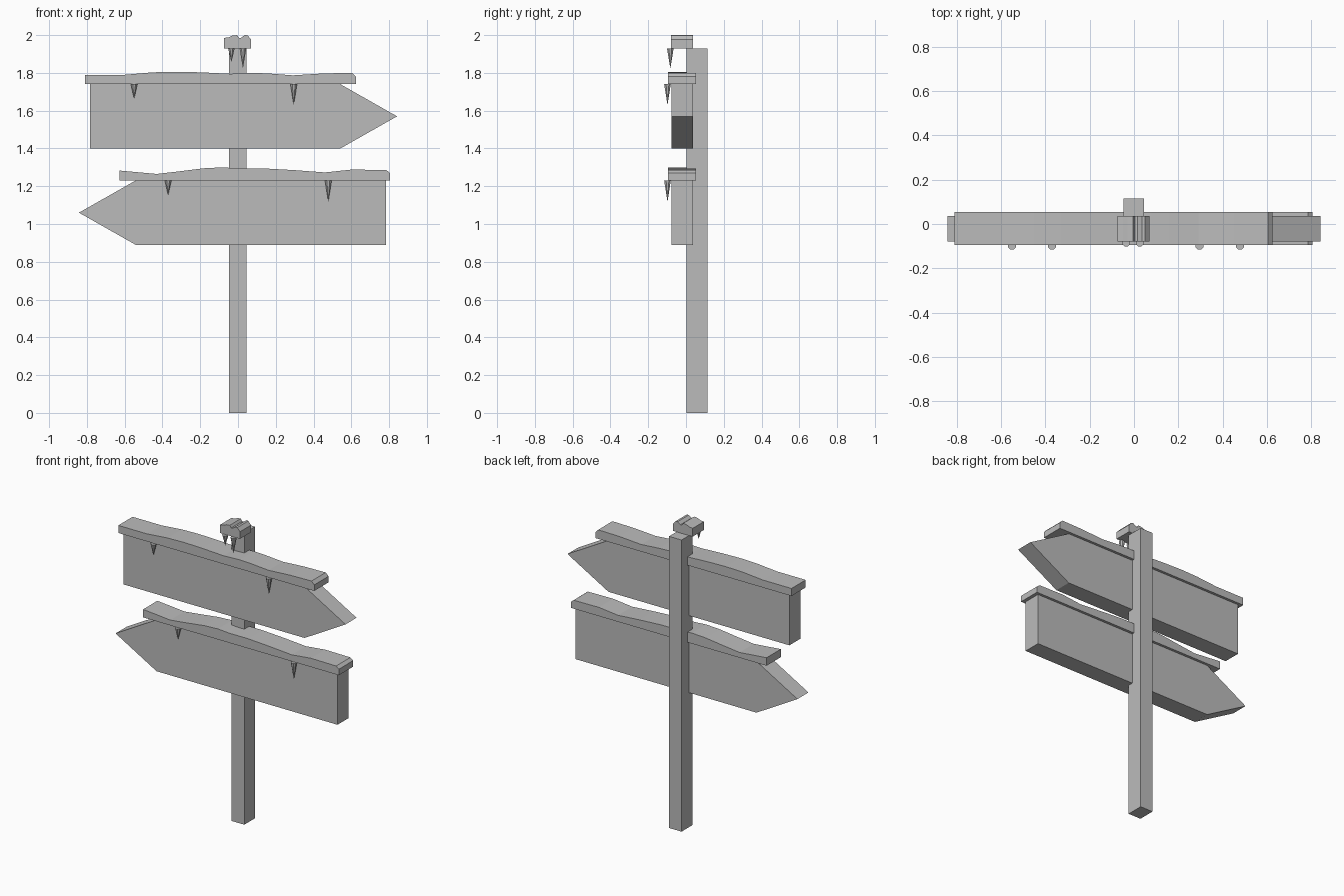
import bpy, bmesh, math
from mathutils import Matrix

if "Cube" in bpy.data.objects:
    bpy.data.objects.remove(bpy.data.objects["Cube"])

grey = bpy.data.materials.new("plain grey")
grey.diffuse_color = (0.5, 0.5, 0.5, 1)
grey.use_nodes = True
grey.node_tree.nodes["Principled BSDF"].inputs["Base Color"].default_value = grey.diffuse_color


def finish(name, bm):
    bmesh.ops.recalc_face_normals(bm, faces=bm.faces[:])
    mesh = bpy.data.meshes.new(name)
    bm.to_mesh(mesh)
    bm.free()
    mesh.materials.append(grey)
    obj = bpy.data.objects.new(name, mesh)
    bpy.context.collection.objects.link(obj)
    return obj


def slab(name, outline, y0, y1):
    """Extrude an x-z outline from y0 to y1."""
    bm = bmesh.new()
    face = bm.faces.new([bm.verts.new((x, y0, z)) for x, z in outline])
    ext = bmesh.ops.extrude_face_region(bm, geom=[face])
    verts = [v for v in ext["geom"] if isinstance(v, bmesh.types.BMVert)]
    bmesh.ops.translate(bm, verts=verts, vec=(0, y1 - y0, 0))
    return finish(name, bm)


def snow(name, base, top, y0, y1):
    """Snow strip with a flat underside and a wavy top."""
    return slab(name, [(top[0][0], base)] + top + [(top[-1][0], base)], y0, y1)


def icicle(name, x, y, top, tip, r=0.019):
    bm = bmesh.new()
    turn = Matrix.Translation((x, y, (top + tip) / 2)) @ Matrix.Rotation(math.radians(22.5), 4, "Z")
    bmesh.ops.create_cone(bm, cap_ends=True, segments=8, radius1=0.0005, radius2=r,
                          depth=top - tip, matrix=turn)
    return finish(name, bm)


# Post
slab("post", [(-0.048, 0), (0.044, 0), (0.044, 1.93), (-0.048, 1.93)], 0.003, 0.115)

# Arrow boards
for name, s, z in (("upper_board", 1, 1.40), ("lower_board", -1, 0.89)):
    slab(name, [(-0.783 * s, z), (0.542 * s, z), (0.842 * s, z + 0.17),
                (0.542 * s, z + 0.34), (-0.783 * s, z + 0.34)], -0.078, 0.037)

# Snow on the boards and on the post
snow("upper_snow", 1.74,
     [(-0.81, 1.79), (-0.60, 1.79), (-0.45, 1.803), (-0.33, 1.806), (-0.20, 1.803),
      (-0.04, 1.795), (0.08, 1.80), (0.16, 1.797), (0.29, 1.787), (0.45, 1.797),
      (0.605, 1.80), (0.625, 1.78)], -0.095, 0.054)
snow("lower_snow", 1.23,
     [(-0.628, 1.283), (-0.43, 1.265), (-0.30, 1.28), (-0.18, 1.295), (-0.08, 1.30),
      (0.0, 1.294), (0.14, 1.294), (0.30, 1.285), (0.46, 1.273), (0.60, 1.288),
      (0.785, 1.286), (0.805, 1.27)], -0.095, 0.054)
snow("post_snow", 1.93,
     [(-0.075, 1.985), (-0.05, 1.988), (-0.03, 1.997), (-0.005, 2.0), (0.005, 1.985),
      (0.015, 1.985), (0.035, 2.0), (0.05, 1.999), (0.07, 1.977)], -0.079, 0.037)

# Icicles
for i, (x, y, top, tip) in enumerate([
        (-0.55, -0.098, 1.74, 1.665), (0.295, -0.098, 1.74, 1.633),
        (-0.37, -0.098, 1.23, 1.155), (0.478, -0.098, 1.23, 1.12),
        (-0.035, -0.083, 1.93, 1.86), (0.026, -0.083, 1.93, 1.825)]):
    icicle(f"icicle_{i + 1}", x, y, top, tip)
